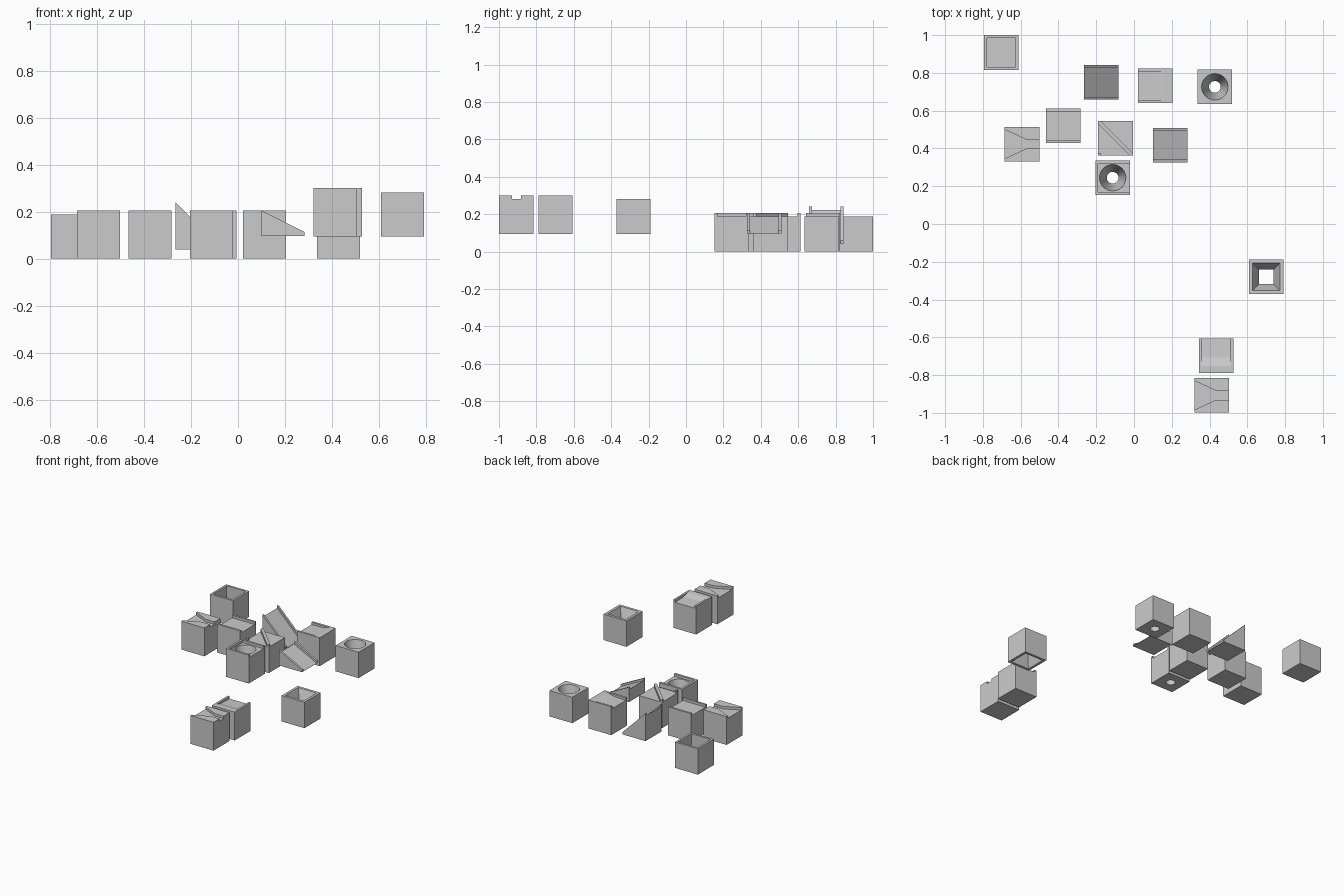
import bpy, bmesh
from math import cos, sin, pi

if "Cube" in bpy.data.objects:
    bpy.data.objects.remove(bpy.data.objects["Cube"])

H = 0.0915    # half block width
F = 0.187     # floor height of a block
R = 0.205     # rail height of a block
W = 0.015     # wall thickness


def finish(name, bm, loc, rot=0.0):
    bmesh.ops.recalc_face_normals(bm, faces=bm.faces)
    me = bpy.data.meshes.new(name)
    bm.to_mesh(me)
    bm.free()
    ob = bpy.data.objects.new(name, me)
    ob.location = loc
    ob.rotation_euler.z = rot
    bpy.context.collection.objects.link(ob)
    return ob


def bridge(bm, a, b):
    n = len(a)
    for i in range(n):
        j = (i + 1) % n
        bm.faces.new((a[i], a[j], b[j], b[i]))


def track(name, loc, sections, rot=0.0):
    """Channel lofted along x; each section is (x, floor z, rail z, channel half width)."""
    bm = bmesh.new()
    rings = []
    for x, f, r, g in sections:
        prof = [(-H, 0), (H, 0), (H, r), (g, r), (g, f), (-g, f), (-g, r), (-H, r)]
        rings.append([bm.verts.new((x, y, z)) for y, z in prof])
    for a, b in zip(rings, rings[1:]):
        bridge(bm, a, b)
    bm.faces.new(rings[0])
    bm.faces.new(rings[-1])
    return finish(name, bm, loc, rot)


def prism(bm, pts, z0, z1):
    lo = [bm.verts.new((x, y, z0)) for x, y in pts]
    hi = [bm.verts.new((x, y, z1)) for x, y in pts]
    bridge(bm, lo, hi)
    bm.faces.new(lo)
    bm.faces.new(hi)


def ring_block(bm, n, levels, through=True):
    """Stacked loops (half size, z, is_round), from outside bottom to inside bottom."""
    loops = []
    for s, z, is_round in levels:
        loop = []
        for i in range(n):
            a = pi / 4 + 2 * pi * i / n
            k = s if is_round else s / max(abs(cos(a)), abs(sin(a)))
            loop.append(bm.verts.new((k * cos(a), k * sin(a), z)))
        loops.append(loop)
    for a, b in zip(loops, loops[1:]):
        bridge(bm, a, b)
    if through:
        bridge(bm, loops[-1], loops[0])
    else:
        bm.faces.new(loops[0])
        bm.faces.new(loops[-1])


G = H - W
# straight channel
track("straight_track", (-0.375, 0.52, 0), [(-H, F, R, G), (H, F, R, G)])

# narrowing channels
for i, loc in enumerate([(-0.593, 0.423, 0), (0.412, -0.907, 0.095)]):
    track(f"narrowing_track_{i}", loc,
          [(-H, F, R, 0.077), (0.022, F, R, 0.024), (H, F, R, 0.024)])

# channels whose floor rises to rail height
for i, (loc, rot) in enumerate([((0.113, 0.732, 0), 0), ((0.435, -0.698, 0.095), -pi / 2)]):
    track(f"rising_track_{i}", loc,
          [(-H, F, R, G), (0.008, F + 0.004, R, G), (0.055, R - 0.0005, R, G),
           (H, R - 0.0005, R, G)], rot)

# ramps with side rails
track("steep_ramp", (-0.174, 0.75, 0.04),
      [(-H, 0.183, 0.2, G), (H, 0.001, 0.018, G)])
track("gentle_ramp", (0.192, 0.418, 0.097),
      [(-H, 0.091, 0.108, G), (H, 0.001, 0.016, G)])

# round funnel blocks
cone = [(H, 0, False), (H, F, False), (0.07, F, True), (0.031, 0, True)]
bm = bmesh.new()
ring_block(bm, 32, cone)
finish("round_funnel", bm, (0.428, 0.726, 0))

bm = bmesh.new()
ring_block(bm, 32, cone)
prism(bm, [(H, -H), (H, -G), (-G, -G), (-G, G), (H, G), (H, H), (-H, H), (-H, -H)], F, R)
finish("walled_funnel", bm, (-0.113, 0.245, 0))

# square funnel open at both ends
bm = bmesh.new()
ring_block(bm, 4, [(H, 0, False), (H, F, False), (0.073, F, False),
                   (0.038, F / 2, False), (0.073, 0, False)])
finish("square_funnel", bm, (0.7, -0.28, 0.095))

# open catch box
bm = bmesh.new()
ring_block(bm, 4, [(H, 0, False), (H, F, False), (G, F, False), (G, W, False)], False)
finish("catch_box", bm, (-0.703, 0.908, 0))

# corner block with diagonal deflector wall and corner post
bm = bmesh.new()
prism(bm, [(-H, -H), (H, -H), (H, H), (-H, H)], 0, F)
prism(bm, [(-H, G), (G, -H), (H, -H), (H, -G), (-G, H), (-H, H)], F, R)
prism(bm, [(-H, -H), (-G, -H), (-G, -G), (-H, -G)], F, R)
finish("corner_deflector", bm, (-0.098, 0.453, 0))
